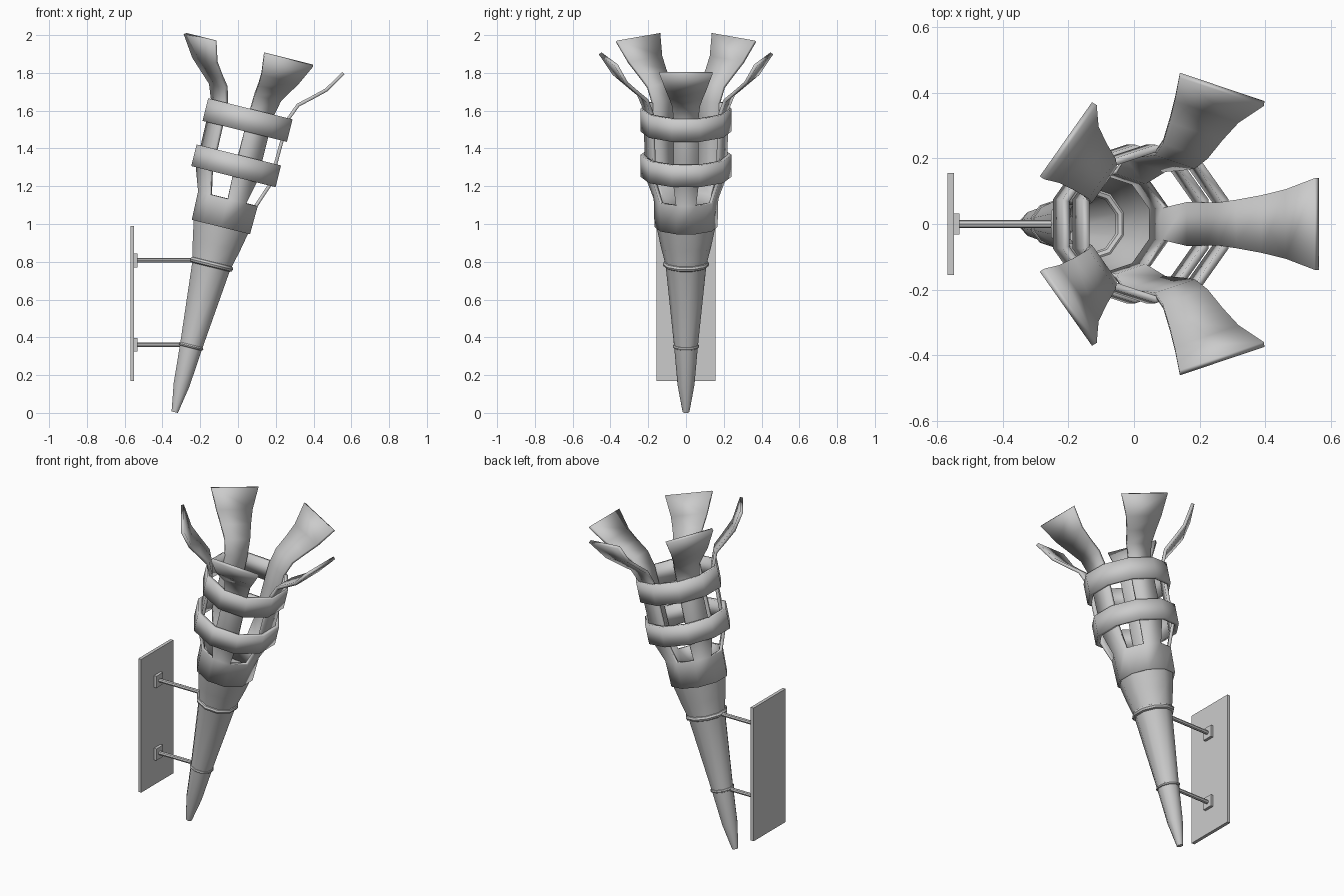
import bpy, bmesh
from math import sin, cos, radians, pi
from mathutils import Matrix, Vector

if "Cube" in bpy.data.objects:
    bpy.data.objects.remove(bpy.data.objects["Cube"])

SIDES = 10
# Torch space: z runs along the torch axis, tip at the origin, leaning 14 degrees towards +x
LEAN = Matrix.Translation((-0.335, 0, 0.004)) @ Matrix.Rotation(radians(14), 4, 'Y')


def finish(name, bm, matrix=None, thickness=0, smooth=True):
    if matrix:
        bm.transform(matrix)
    me = bpy.data.meshes.new(name)
    bm.to_mesh(me)
    bm.free()
    ob = bpy.data.objects.new(name, me)
    bpy.context.collection.objects.link(ob)
    bpy.ops.object.select_all(action='DESELECT')
    ob.select_set(True)
    bpy.context.view_layer.objects.active = ob
    if smooth:
        bpy.ops.object.shade_smooth_by_angle(angle=radians(42))
    if thickness:
        mod = ob.modifiers.new("thickness", 'SOLIDIFY')
        mod.thickness = thickness
        mod.offset = -1
        mod.use_even_offset = True
    return ob


def lathe(bm, profile, closed=False):
    """Ten-sided rings from (radius, height) pairs, with a flat side facing +x."""
    rings = [[bm.verts.new((r * cos(a), r * sin(a), h))
              for a in (radians(18 + 36 * k) for k in range(SIDES))] for r, h in profile]
    pairs = list(zip(rings, rings[1:])) + ([(rings[-1], rings[0])] if closed else [])
    for lo, hi in pairs:
        for k in range(SIDES):
            n = (k + 1) % SIDES
            bm.faces.new((lo[k], lo[n], hi[n], hi[k]))
    return rings


# Handle: tapered body with a small closed tip
bm = bmesh.new()
rings = lathe(bm, [(0.018, 0), (0.045, 0.15), (0.063, 0.36), (0.108, 0.80),
                   (0.135, 0.91), (0.158, 1.02)])
bm.faces.new(rings[0][::-1])
finish("handle", bm, LEAN)

# Basket: collar whose alternate sides continue upwards as five flared slats
bm = bmesh.new()
top = lathe(bm, [(0.167, 1.01), (0.171, 1.163)])[-1]
# (height, distance from axis, half width)
SLAT = [(1.289, 0.207, 0.067), (1.526, 0.212, 0.066), (1.651, 0.217, 0.066),
        (1.73, 0.248, 0.074), (1.785, 0.31, 0.088), (1.844, 0.374, 0.106), (1.953, 0.44, 0.14)]
for i in range(5):
    a = radians(72 * i)
    out, side = Vector((cos(a), sin(a), 0)), Vector((-sin(a), cos(a), 0))
    right, left = top[(2 * i - 1) % SIDES], top[(2 * i) % SIDES]
    for h, d, w in SLAT:
        mid = out * d + Vector((0, 0, h))
        r2, l2 = bm.verts.new(mid - side * w), bm.verts.new(mid + side * w)
        bm.faces.new((right, left, l2, r2))
        right, left = r2, l2
finish("basket", bm, LEAN, thickness=0.018)

# Two flat bands around the slats
for name, z0, z1 in (("lower_band", 1.285, 1.403), ("upper_band", 1.532, 1.655)):
    bm = bmesh.new()
    lathe(bm, [(0.242, z0), (0.242, z1)])
    finish(name, bm, LEAN, thickness=0.022)

# Rounded rings that clasp the handle
for name, z, r, t in (("lower_ring", 0.359, 0.060, 0.010), ("upper_ring", 0.807, 0.107, 0.016)):
    bm = bmesh.new()
    lathe(bm, [(r + t * cos(k * pi / 4), z + t * sin(k * pi / 4)) for k in range(8)], closed=True)
    finish(name, bm, LEAN)


# Wall bracket
def box(name, lo, hi):
    lo, hi = Vector(lo), Vector(hi)
    bm = bmesh.new()
    bmesh.ops.create_cube(bm, size=1)
    finish(name, bm, Matrix.Translation((lo + hi) / 2) @ Matrix.Diagonal((hi - lo).to_4d()),
           smooth=False)


box("wall_plate", (-0.57, -0.156, 0.17), (-0.55, 0.156, 0.99))
for label, z, x_end in (("lower", 0.36, -0.29), ("upper", 0.807, -0.22)):
    box(label + "_mount", (-0.551, -0.032, z - 0.036), (-0.533, 0.032, z + 0.036))
    bm = bmesh.new()
    bmesh.ops.create_cone(bm, cap_ends=True, segments=8, radius1=0.012, radius2=0.012,
                          depth=x_end + 0.54)
    finish(label + "_rod", bm, Matrix.Translation(((x_end - 0.54) / 2, 0, z))
           @ Matrix.Rotation(pi / 2, 4, 'Y'))
